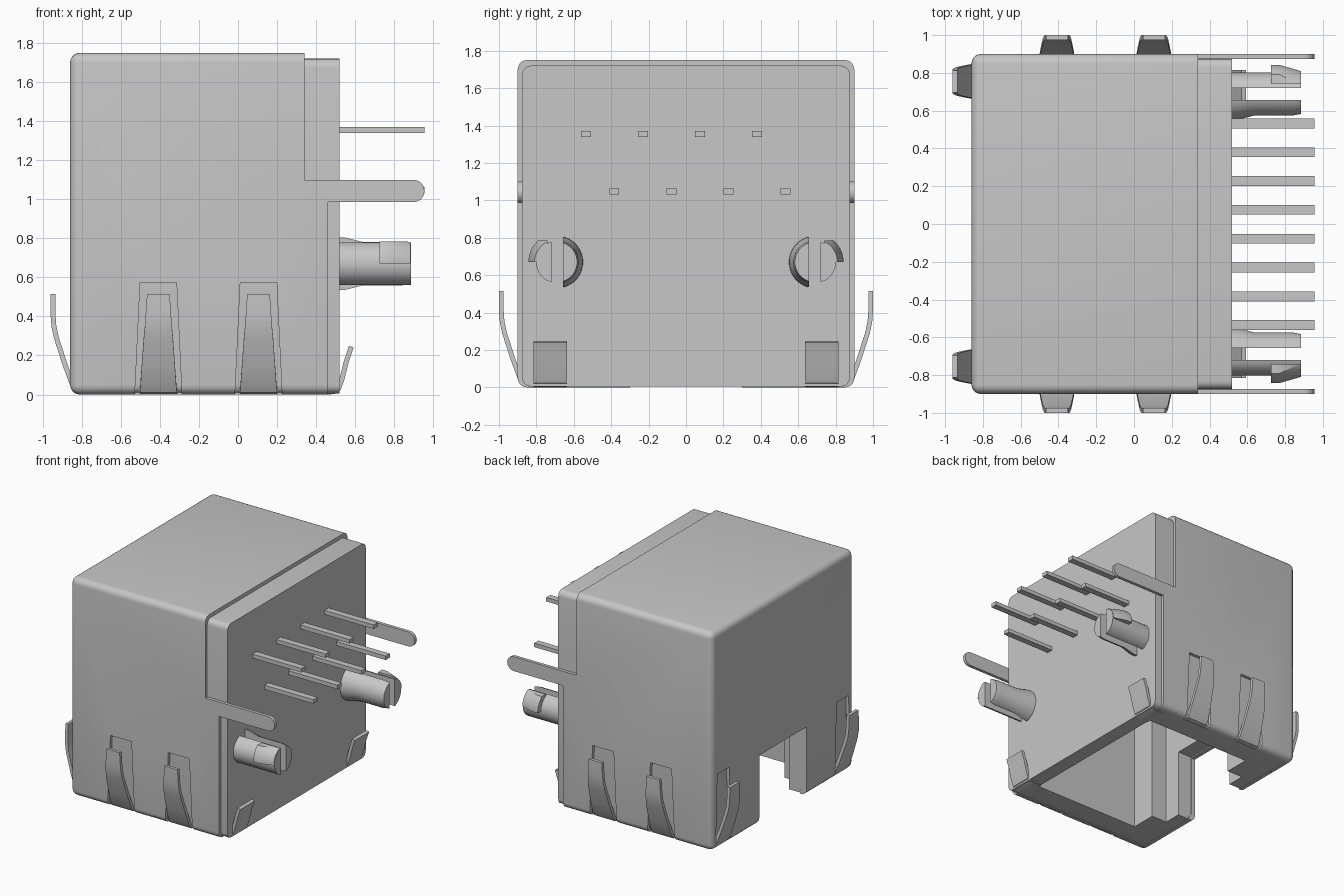
import bpy, bmesh, math
from mathutils import Vector, Matrix

if "Cube" in bpy.data.objects:
    bpy.data.objects.remove(bpy.data.objects["Cube"])

grey = bpy.data.materials.new("plain_grey")
grey.use_nodes = True
colour = (0.57, 0.57, 0.57, 1)
grey.diffuse_color = colour
grey.node_tree.nodes["Principled BSDF"].inputs["Base Color"].default_value = colour


def finish(name, bm):
    bmesh.ops.recalc_face_normals(bm, faces=bm.faces)
    mesh = bpy.data.meshes.new(name)
    bm.to_mesh(mesh)
    bm.free()
    mesh.materials.append(grey)
    ob = bpy.data.objects.new(name, mesh)
    bpy.context.collection.objects.link(ob)
    return ob


def box(name, lo, hi, radius=0, keep=None):
    """Box between two corners; edges chosen by keep() are rounded."""
    lo, hi = Vector(lo), Vector(hi)
    bm = bmesh.new()
    bmesh.ops.create_cube(bm, size=1)
    for v in bm.verts:
        v.co = (lo + hi) / 2 + v.co * (hi - lo)
    if radius:
        edges = [e for e in bm.edges if keep(e.verts[0].co, e.verts[1].co)]
        bmesh.ops.bevel(bm, geom=edges, offset=radius, segments=5,
                        profile=0.5, affect='EDGES')
    return finish(name, bm)


def loft(name, rings):
    """Closed solid through matching rings of points."""
    bm = bmesh.new()
    loops = [[bm.verts.new(p) for p in r] for r in rings]
    n = len(loops[0])
    for a, b in zip(loops, loops[1:]):
        for i in range(n):
            j = (i + 1) % n
            bm.faces.new((a[i], a[j], b[j], b[i]))
    bm.faces.new(loops[0])
    bm.faces.new(loops[-1][::-1])
    return finish(name, bm)


def lathe(name, profile, y, z, n=32):
    """Turn (x, radius) pairs around an axis along x."""
    turn = [2 * math.pi * (i + 0.5) / n for i in range(n)]
    return loft(name, [[(x, y + r * math.cos(t), z + r * math.sin(t))
                        for t in turn] for x, r in profile])


def cut(ob, *cutters):
    for c in cutters:
        mod = ob.modifiers.new("cut", 'BOOLEAN')
        mod.operation, mod.solver, mod.object = 'DIFFERENCE', 'EXACT', c
        bpy.context.view_layer.update()
        graph = bpy.context.evaluated_depsgraph_get()
        mesh = bpy.data.meshes.new_from_object(ob.evaluated_get(graph))
        ob.modifiers.clear()
        ob.data = mesh
        bpy.data.objects.remove(c)


def spring(name, path, place):
    """Bent sheet finger: (outward, height, half width) points."""
    rings = []
    for i, (o, z, w) in enumerate(path):
        a, b = path[max(i - 1, 0)], path[min(i + 1, len(path) - 1)]
        side = Vector((b[1] - a[1], 0, a[0] - b[0])).normalized() * 0.0125
        mid = Vector((o, 0, z))
        rings.append([place @ (mid + k * side + Vector((0, h * w, 0)))
                      for k, h in ((-1, -1), (-1, 1), (1, 1), (1, -1))])
    loft(name, rings)


def facing(direction, shift):
    """Turn outward axis to +x, -x, +y or -y, then slide along the wall."""
    angle = {'+x': 0, '+y': 90, '-x': 180, '-y': 270}[direction]
    return Matrix.Translation(shift) @ Matrix.Rotation(math.radians(angle), 4, 'Z')


# Sheet metal shield: folded shell, open at the back and underneath
not_back = lambda a, b: not (a.x > 0.4 and b.x > 0.4)
shield = box("shield", (-0.86, -0.9, 0), (0.46, 0.9, 1.75), 0.05, not_back)
cut(shield,
    box("hollow", (-0.825, -0.865, 0.025), (0.8, 0.865, 1.71), 0.04, not_back),
    box("mouth", (-0.8, -0.84, -0.2), (0.8, 0.84, 0.2)),
    box("step", (0.34, -1, 1.1), (0.8, 1, 2)),
    box("latch_gap", (-1, -0.3, -0.2), (-0.7, 0.3, 0.55)))

# Tapered windows behind the spring fingers
finger_x = (-0.408, 0.105)
for s in (-1, 1):
    for x in finger_x:
        shape = [(x - 0.125, -0.1), (x + 0.125, -0.1), (x + 0.093, 0.575), (x - 0.093, 0.575)]
        cut(shield, loft("window", [[(px, s * y, pz) for px, pz in shape] for y in (0.85, 1)]))
    y = s * 0.755
    shape = [(y - 0.1, -0.1), (y + 0.1, -0.1), (y + 0.075, 0.6), (y - 0.075, 0.6)]
    cut(shield, loft("window", [[(px, py, pz) for py, pz in shape] for px in (-1, -0.81)]))

# Plastic housing with plug bay and stepped keyway
housing = box("housing", (-0.835, -0.875, 0.005), (0.52, 0.875, 1.72), 0.045,
              lambda a, b: abs(a.x - b.x) > 0.1)
cut(housing,
    box("plug_bay", (-0.56, -0.66, -0.2), (0.4, 0.66, 1.35)),
    box("key_step", (-0.7, -0.45, -0.2), (-0.5, 0.45, 1)),
    box("key_slot", (-1, -0.305, -0.2), (-0.65, 0.305, 0.56)))

for s in (-1, 1):
    side = "left" if s > 0 else "right"

    # Grounding tab with a round end
    arc = [math.radians(-90 + 15 * i) for i in range(13)]
    outline = [(0.3, 1.1), (0.3, 0.985)] + [
        (0.8975 + 0.0575 * math.cos(t), 1.0425 + 0.0575 * math.sin(t)) for t in arc]
    loft(f"ground_tab_{side}", [[(x, s * y, z) for x, z in outline] for y in (0.874, 0.9)])

    # Spring fingers on the side, front and back walls
    long_path = [(-0.06, 0.013, 0.095), (-0.03, 0.02, 0.095), (-0.012, 0.05, 0.092),
                 (0.025, 0.15, 0.085), (0.07, 0.29, 0.075), (0.083, 0.35, 0.069),
                 (0.0875, 0.41, 0.065), (0.0875, 0.515, 0.058)]
    for i, x in enumerate(finger_x):
        spring(f"side_spring_{side}_{i + 1}", long_path,
               facing('+y' if s > 0 else '-y', (x, s * 0.9, 0)))
    spring(f"end_spring_{side}", long_path, facing('-x', (-0.86, s * 0.755, 0)))
    short_path = [(-0.06, 0.013, 0.09), (0.03, 0.014, 0.09), (0.055, 0.03, 0.09),
                  (0.07, 0.07, 0.09), (0.095, 0.17, 0.09), (0.12, 0.245, 0.09)]
    spring(f"back_spring_{side}", short_path, facing('+x', (0.46, s * 0.725, 0)))

    # Split locating peg: flared inner half, barbed outer half
    py, pz = s * 0.69, 0.67

    def trim(y0, y1, z0=0, z1=2):
        ya, yb = sorted((s * y0, s * y1))
        return box("trim", (0, ya, z0), (2, yb, z1))

    inner = lathe(f"peg_inner_{side}", [(0.5, 0.14), (0.55, 0.138), (0.64, 0.116),
                                        (0.84, 0.116), (0.885, 0.108)], py, pz)
    cut(inner, trim(0.657, 1))
    outer = lathe(f"peg_outer_{side}", [(0.5, 0.112), (0.885, 0.112)], py, pz)
    cut(outer, trim(0, 0.72))
    barb = lathe(f"peg_barb_{side}", [(0.725, 0.153), (0.77, 0.153), (0.884, 0.12)], py, pz)
    cut(barb, trim(0, 0.74), trim(0, 1.5, 0, pz), trim(0, 1.5, 0.785, 2))

# Two staggered rows of solder pins
for row, z, start in (("upper", 1.355, -0.535), ("lower", 1.047, -0.383)):
    for i in range(4):
        y = start + 0.305 * i
        box(f"{row}_pin_{i + 1}", (0.5, y - 0.026, z - 0.016), (0.955, y + 0.026, z + 0.016))

# Smooth rounded surfaces, keep folds sharp
bpy.ops.object.select_all(action='DESELECT')
for ob in bpy.context.collection.objects:
    if ob.type == 'MESH' and grey.name in ob.data.materials:
        ob.select_set(True)
        bpy.context.view_layer.objects.active = ob
bpy.ops.object.shade_smooth_by_angle(angle=math.radians(35))
